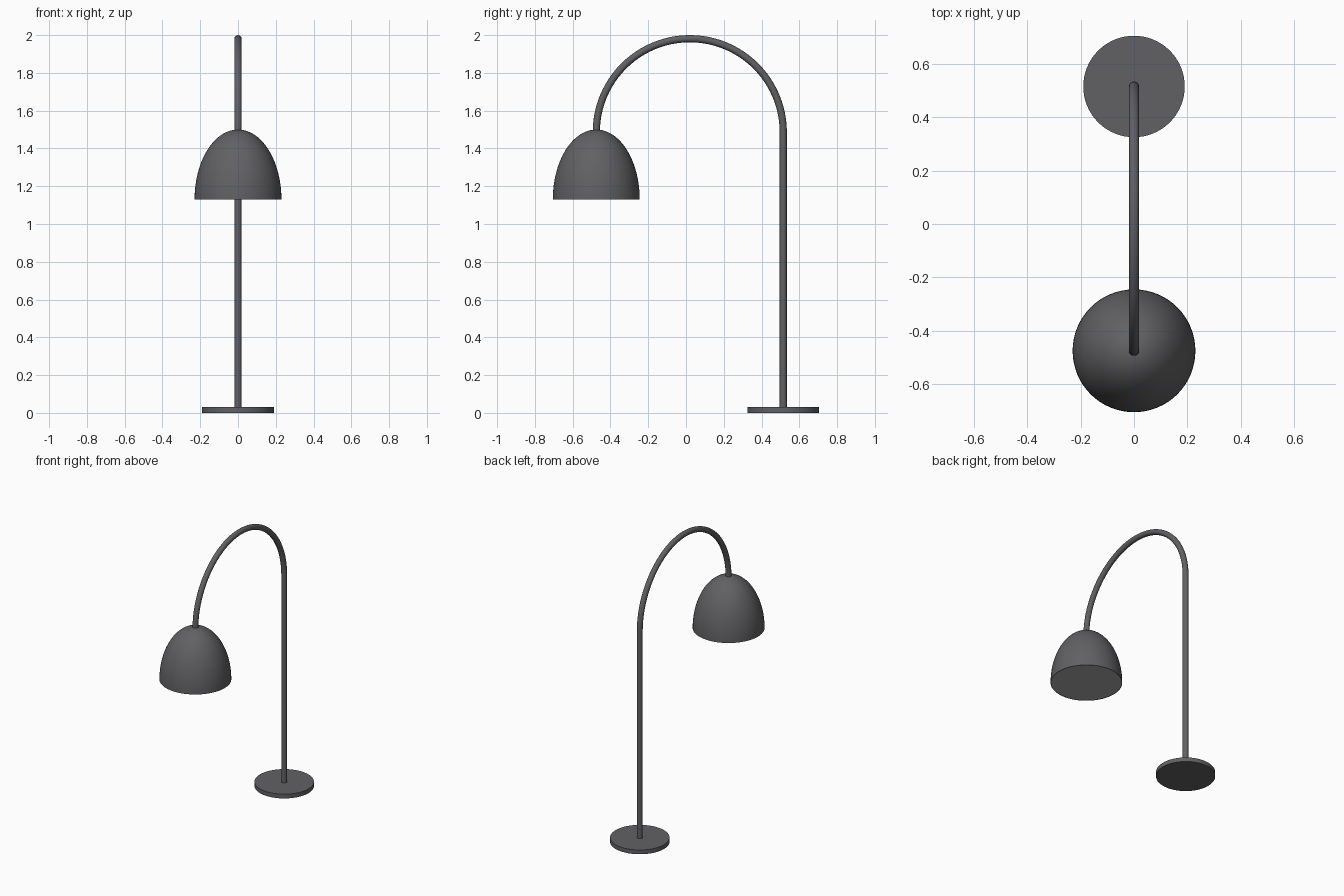
import bpy
import bmesh
import math

if "Cube" in bpy.data.objects:
    bpy.data.objects.remove(bpy.data.objects["Cube"])

POLE_Y, SHADE_Y = 0.515, -0.475
TUBE_R = 0.019


def material(name, colour):
    mat = bpy.data.materials.new(name)
    mat.diffuse_color = colour
    mat.use_nodes = True
    mat.node_tree.nodes["Principled BSDF"].inputs["Base Color"].default_value = mat.diffuse_color
    return mat


DARK = material("dark_metal", (0.12, 0.12, 0.127, 1))
PALE = material("diffuser", (0.4, 0.4, 0.4, 1))


def lathe(name, profile, y, mat, segments=64):
    """Spin an (r, z) profile around a vertical axis at x=0, y."""
    bm = bmesh.new()
    verts = [bm.verts.new((r, 0, z)) for r, z in profile]
    edges = [bm.edges.new(pair) for pair in zip(verts, verts[1:])]
    bmesh.ops.spin(bm, geom=verts + edges, cent=(0, 0, 0), axis=(0, 0, 1),
                   angle=2 * math.pi, steps=segments, use_duplicate=False)
    bmesh.ops.remove_doubles(bm, verts=bm.verts, dist=1e-5)
    bmesh.ops.recalc_face_normals(bm, faces=bm.faces)
    mesh = bpy.data.meshes.new(name)
    bm.to_mesh(mesh)
    bm.free()
    obj = bpy.data.objects.new(name, mesh)
    obj.location.y = y
    bpy.context.collection.objects.link(obj)
    finish(obj, mat)
    return obj


def finish(obj, mat):
    obj.data.materials.append(mat)
    bpy.ops.object.select_all(action='DESELECT')
    obj.select_set(True)
    bpy.context.view_layer.objects.active = obj
    bpy.ops.object.shade_smooth_by_angle(angle=math.radians(40))


# Round base plate
lathe("base", [(0, 0), (0.19, 0), (0.19, 0.03), (0, 0.03)], POLE_Y, DARK)

# Pole and half-circle neck as one bent tube
radius = (POLE_Y - SHADE_Y) / 2
mid_y = (POLE_Y + SHADE_Y) / 2
arc_z = 2 - TUBE_R - radius
path = [(0, POLE_Y, 0.02)]
for i in range(49):
    a = math.pi * i / 48
    path.append((0, mid_y + radius * math.cos(a), arc_z + radius * math.sin(a)))
path.append((0, SHADE_Y, arc_z - 0.04))

curve = bpy.data.curves.new("pole_and_neck", 'CURVE')
curve.dimensions = '3D'
curve.bevel_depth = TUBE_R
curve.bevel_resolution = 6
curve.use_fill_caps = True
spline = curve.splines.new('POLY')
spline.points.add(len(path) - 1)
for point, co in zip(spline.points, path):
    point.co = (*co, 1)
pole = bpy.data.objects.new("pole_and_neck", curve)
bpy.context.collection.objects.link(pole)
bpy.ops.object.select_all(action='DESELECT')
pole.select_set(True)
bpy.context.view_layer.objects.active = pole
bpy.ops.object.convert(target='MESH')
finish(bpy.context.view_layer.objects.active, DARK)

# Bell-shaped shade: half ellipse with a thin lip
rim_z, height, shade_r = 1.13, 0.37, 0.23
dome = [(shade_r * math.cos(t), rim_z + height * math.sin(t))
        for t in (math.pi / 2 * i / 24 for i in range(24))]
lip = [(shade_r - 0.004, rim_z + 0.004), (shade_r - 0.004, rim_z)]
lathe("shade", lip + dome + [(0, rim_z + height)], SHADE_Y, DARK)

# Flat diffuser closing the shade
lathe("diffuser", [(0, rim_z + 0.008), (shade_r - 0.003, rim_z + 0.008),
                   (shade_r - 0.003, rim_z + 0.001), (0, rim_z + 0.001)],
      SHADE_Y, PALE)
